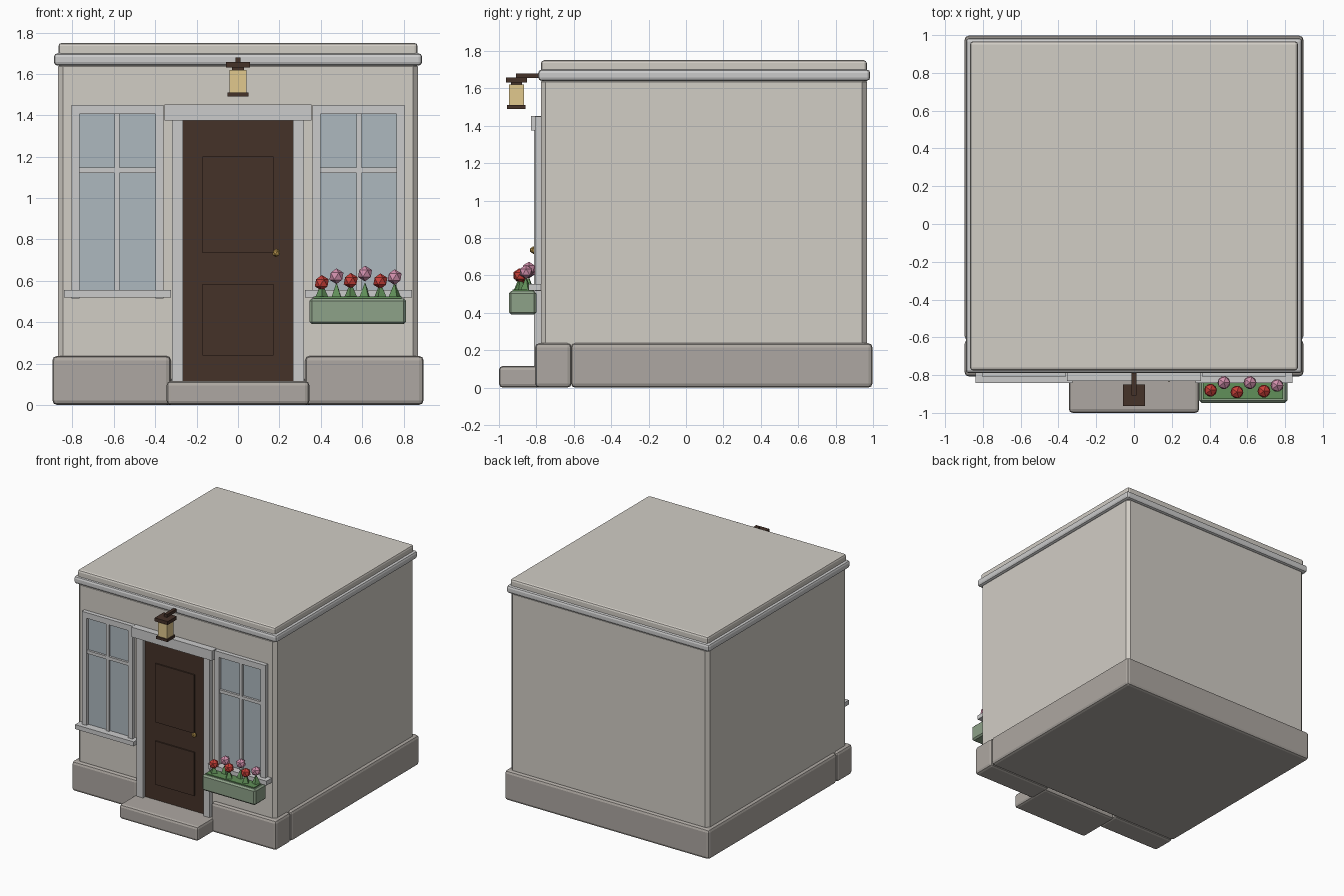
import bpy, bmesh
from mathutils import Vector, Matrix

if "Cube" in bpy.data.objects:
    bpy.data.objects.remove(bpy.data.objects["Cube"])


def material(name, r, g, b):
    m = bpy.data.materials.new(name)
    m.diffuse_color = (r, g, b, 1)
    m.use_nodes = True
    m.node_tree.nodes["Principled BSDF"].inputs["Base Color"].default_value = m.diffuse_color
    return m


WALL = material("wall_plaster", 0.64, 0.61, 0.56)
STONE = material("stone", 0.42, 0.39, 0.36)
TRIM = material("trim_white", 0.72, 0.72, 0.71)
WOOD = material("dark_wood", 0.06, 0.032, 0.022)
GLASS = material("glass", 0.42, 0.48, 0.52)
BRASS = material("brass", 0.45, 0.28, 0.07)
LAMP = material("lamp_glow", 0.75, 0.58, 0.27)
GREEN = material("planter_green", 0.27, 0.36, 0.25)
LEAF = material("leaf", 0.12, 0.28, 0.1)
RED = material("petal_red", 0.6, 0.05, 0.04)
PINK = material("petal_pink", 0.65, 0.28, 0.42)


def finish(name, bm, mat):
    mesh = bpy.data.meshes.new(name)
    bm.to_mesh(mesh)
    bm.free()
    mesh.materials.append(mat)
    ob = bpy.data.objects.new(name, mesh)
    bpy.context.collection.objects.link(ob)
    return ob


def box(name, mat, xs, ys, zs, bevel=0, segments=1):
    """Box from (min, max) ranges, optionally with chamfered edges."""
    bm = bmesh.new()
    bmesh.ops.create_cube(bm, size=1)
    lo, hi = (Vector(v) for v in zip(*(sorted(r) for r in (xs, ys, zs))))
    bmesh.ops.scale(bm, vec=hi - lo, verts=bm.verts)
    bmesh.ops.translate(bm, vec=(hi + lo) / 2, verts=bm.verts)
    ob = finish(name, bm, mat)
    if bevel:
        mod = ob.modifiers.new("bevel", 'BEVEL')
        mod.width, mod.segments = bevel, segments
    return ob


def ball(name, mat, pos, radius):
    bm = bmesh.new()
    bmesh.ops.create_icosphere(bm, subdivisions=1, radius=radius,
                               matrix=Matrix.Translation(pos))
    return finish(name, bm, mat)


# Walls, cornice and roof cap
box("walls", WALL, (-.87, .87), (-.775, .967), (.1, 1.66), .025)
box("cornice", TRIM, (-.89, .89), (-.79, .985), (1.64, 1.70), .018, 2)
box("roof_cap", WALL, (-.868, .868), (-.775, .967), (1.68, 1.75), .016, 2)

# Stone plinth with separate blocks either side of the door, and the step
box("plinth", STONE, (-.897, .897), (-.615, .997), (0, .237), .022, 2)
for s, side in ((-1, "left"), (1, "right")):
    box(f"plinth_block_{side}", STONE, (s * .325, s * .897), (-.807, -.612), (0, .237), .022, 2)
box("door_step", STONE, (-.345, .345), (-1, -.64), (0, .115), .02, 2)

# Door with raised panels, knob and surround
box("door", WOOD, (-.267, .267), (-.785, -.74), (.115, 1.377))
for i, zs in enumerate(((.24, .585), (.735, 1.2))):
    box(f"door_panel_{i}", WOOD, (-.172, .172), (-.795, -.77), zs)
ball("door_knob", BRASS, (.185, -.815, .735), .021)
for s, side in ((-1, "left"), (1, "right")):
    box(f"door_jamb_{side}", TRIM, (s * .265, s * .32), (-.813, -.76), (.115, 1.377))
box("door_header", TRIM, (-.355, .355), (-.83, -.76), (1.375, 1.453))

# Mirrored windows
for s, side in ((-1, "left"), (1, "right")):
    def part(name, mat, x0, x1, ys, zs):
        box(f"window_{side}_{name}", mat, (s * x0, s * x1), ys, zs)
    part("glass", GLASS, .39, .775, (-.783, -.76), (.54, 1.415))
    part("outer_stile", TRIM, .765, .805, (-.808, -.76), (.515, 1.45))
    part("inner_stile", TRIM, .36, .398, (-.808, -.76), (.515, 1.45))
    part("top_rail", TRIM, .36, .805, (-.808, -.76), (1.405, 1.45))
    part("mullion", TRIM, .573, .597, (-.8, -.76), (.54, 1.41))
    part("crossbar", TRIM, .39, .77, (-.8, -.76), (1.122, 1.147))
    part("sill", TRIM, .325, .84, (-.843, -.76), (.52, .555))

# Wall lantern
box("lantern_arm", WOOD, (-.012, .012), (-.908, -.77), (1.655, 1.68))
box("lantern_cap", WOOD, (-.057, .057), (-.963, -.85), (1.63, 1.657))
box("lantern_neck", WOOD, (-.03, .03), (-.935, -.878), (1.61, 1.635))
box("lantern_glass", LAMP, (-.041, .041), (-.947, -.867), (1.505, 1.62))
box("lantern_base", WOOD, (-.05, .05), (-.956, -.858), (1.49, 1.51))

# Planter with leaves and flowers
box("planter", GREEN, (.345, .812), (-.947, -.80), (.39, .515), .012)
box("planter_foliage", LEAF, (.365, .79), (-.927, -.82), (.5, .523))
flowers = ((.405, -.88, .59), (.476, -.84, .622), (.545, -.89, .6),
           (.614, -.84, .635), (.688, -.885, .598), (.757, -.855, .618))
for i, (x, y, z) in enumerate(flowers):
    ball(f"flower_{i}", (RED, PINK)[i % 2], (x, y, z), .038)
    bm = bmesh.new()
    bmesh.ops.create_cone(bm, cap_ends=True, segments=4, radius1=.035, radius2=0, depth=.08,
                          matrix=Matrix.Translation((x, y, .553)) @ Matrix.Rotation(i * .7, 4, 'Z'))
    finish(f"leaf_{i}", bm, LEAF)
